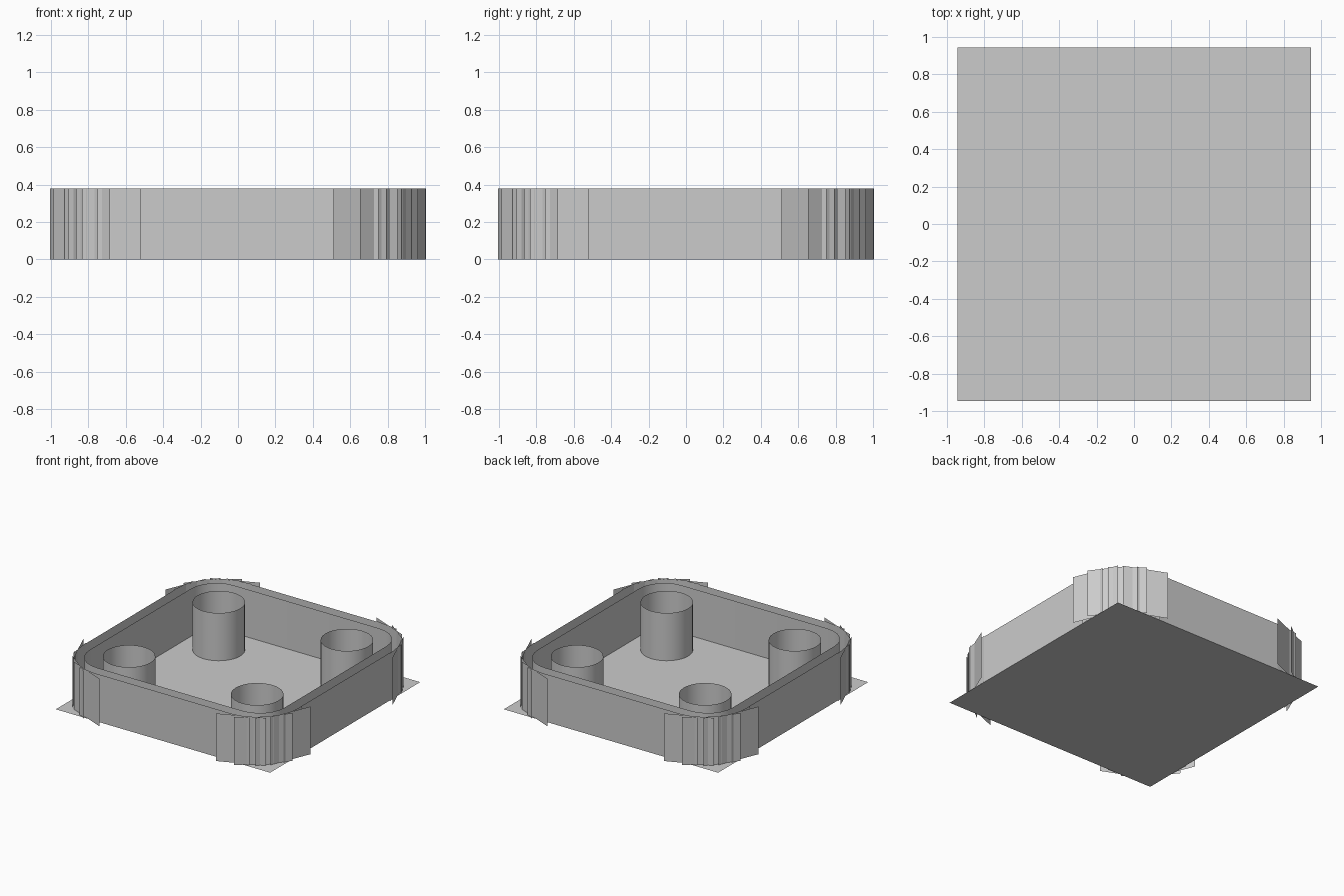
import bpy
from math import sin, cos, pi, radians

if "Cube" in bpy.data.objects:
    bpy.data.objects.remove(bpy.data.objects["Cube"])

H = 0.38       # wall height
HALF = 0.945   # plate and outer wall half width
R_OUT = 0.36   # outer corner radius
C = HALF - R_OUT


def make_object(name, verts, faces, smooth=False):
    mesh = bpy.data.meshes.new(name)
    mesh.from_pydata(verts, [], faces)
    mesh.update()
    ob = bpy.data.objects.new(name, mesh)
    bpy.context.collection.objects.link(ob)
    if smooth:
        for p in mesh.polygons:
            p.use_smooth = True
    return ob


def sheet(name, path, closed=False, smooth=False):
    """Vertical open sheet standing on z = 0 along a 2D path."""
    n = len(path)
    verts = [(x, y, 0) for x, y in path] + [(x, y, H) for x, y in path]
    count = n if closed else n - 1
    faces = [(i, (i + 1) % n, n + (i + 1) % n, n + i) for i in range(count)]
    return make_object(name, verts, faces, smooth)


def turn(p, k):
    """Rotate a 2D point by k quarter turns."""
    x, y = p
    for _ in range(k):
        x, y = -y, x
    return x, y


# Top plate (the brick lies upside down)
make_object("base_plate",
            [(-HALF, -HALF, 0), (HALF, -HALF, 0), (HALF, HALF, 0), (-HALF, HALF, 0)],
            [(0, 1, 2, 3)])

# Inner wall: rounded square loop
half_in, r_in = 0.86, 0.22
loop = []
for k in range(4):
    for i in range(7):
        a = radians(-90 + 90 * i / 6)
        c = half_in - r_in
        loop.append(turn((c + r_in * cos(a), -c + r_in * sin(a)), k))
sheet("inner_wall", loop, closed=True, smooth=True)

# Outer straight walls and the overlapping tangent panels at each corner
# (angle, length before contact, length after contact)
panels = [(7.5, 0.08, 0.12), (22.5, 0.23, 0.14), (37.5, 0.19, 0.10),
          (52.5, 0.13, 0.15), (67.5, 0.12, 0.22), (82.5, 0.12, 0.08)]
for k in range(4):
    sheet("outer_wall", [turn((-C, -HALF), k), turn((C, -HALF), k)])
    for deg, before, after in panels:
        a = radians(deg)
        px, py = C + R_OUT * sin(a), -C - R_OUT * cos(a)
        tx, ty = cos(a), sin(a)
        sheet("corner_panel", [turn((px - tx * before, py - ty * before), k),
                               turn((px + tx * after, py + ty * after), k)])

# Four open tubes inside
for sx in (-1, 1):
    for sy in (-1, 1):
        ring = [(sx * 0.565 + 0.19 * cos(2 * pi * i / 32),
                 sy * 0.565 + 0.19 * sin(2 * pi * i / 32)) for i in range(32)]
        sheet("tube", ring, closed=True, smooth=True)
